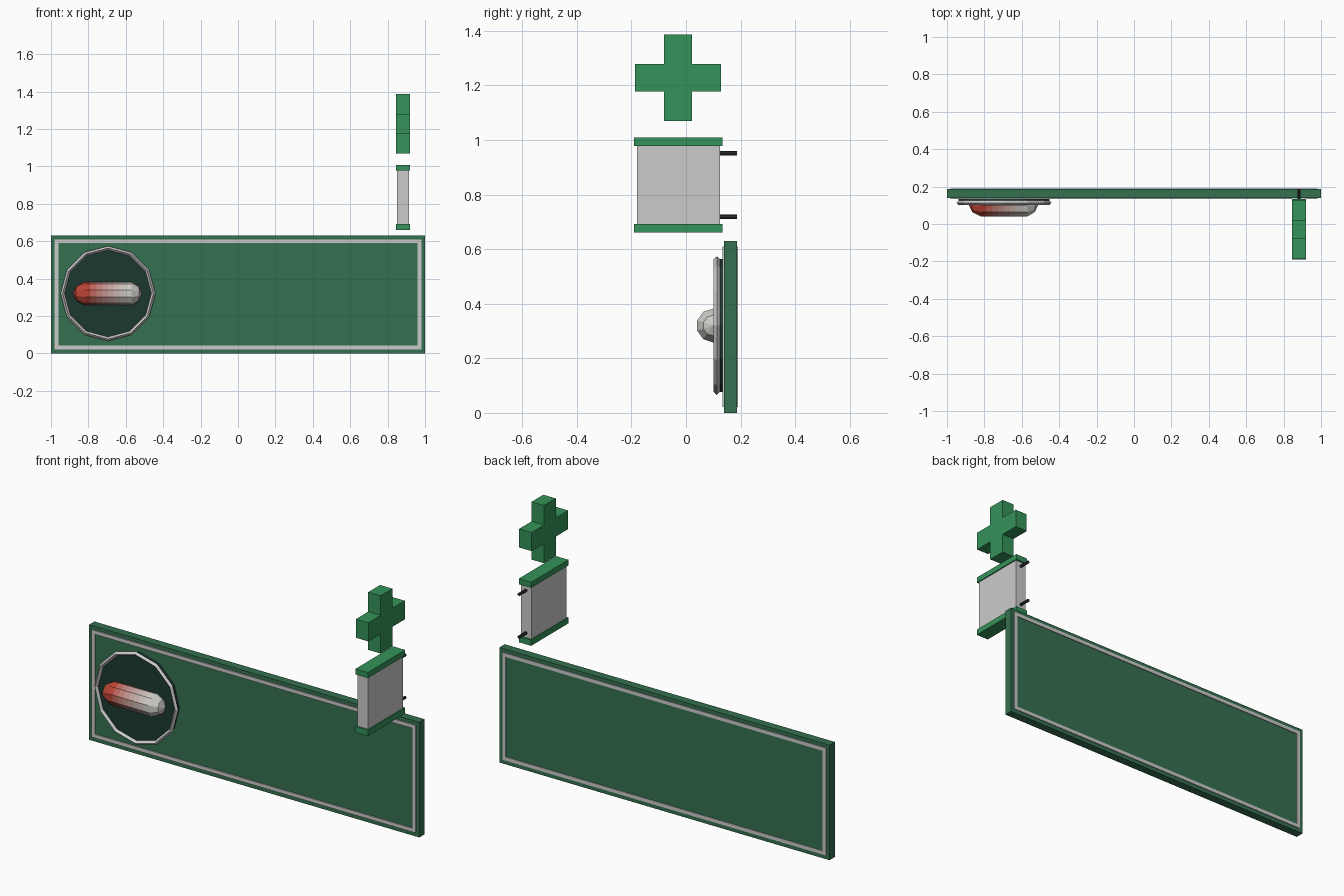
import bpy, bmesh
from math import sin, cos, pi
from mathutils import Matrix, Vector

if "Cube" in bpy.data.objects:
    bpy.data.objects.remove(bpy.data.objects["Cube"])


def material(name, rgb):
    m = bpy.data.materials.new(name)
    m.diffuse_color = (*rgb, 1)
    m.use_nodes = True
    m.node_tree.nodes["Principled BSDF"].inputs["Base Color"].default_value = m.diffuse_color
    return m


BOARD = material("board_green", (0.035, 0.16, 0.08))
BRIGHT = material("bright_green", (0.035, 0.29, 0.10))
DARK = material("dark_green", (0.012, 0.04, 0.028))
BLACK = material("black_metal", (0.03, 0.035, 0.04))
PALE = material("pale_trim", (0.62, 0.62, 0.60))
PANEL = material("panel_grey", (0.62, 0.63, 0.61))


def finish(name, bm, *mats):
    bmesh.ops.recalc_face_normals(bm, faces=bm.faces)
    me = bpy.data.meshes.new(name)
    bm.to_mesh(me)
    bm.free()
    for m in mats:
        me.materials.append(m)
    ob = bpy.data.objects.new(name, me)
    bpy.context.collection.objects.link(ob)
    return ob


def add_box(bm, x, y, z):
    lo, hi = Vector((x[0], y[0], z[0])), Vector((x[1], y[1], z[1]))
    mat = Matrix.Translation((lo + hi) / 2) @ Matrix.Diagonal((*(hi - lo), 1))
    bmesh.ops.create_cube(bm, size=1, matrix=mat)


def box(name, x, y, z, mat):
    bm = bmesh.new()
    add_box(bm, x, y, z)
    return finish(name, bm, mat)


def rod(name, x, z, r, y0, y1, sides, mat):
    bm = bmesh.new()
    m = Matrix.Translation((x, (y0 + y1) / 2, z)) @ Matrix.Rotation(pi / 2, 4, 'X')
    bmesh.ops.create_cone(bm, cap_ends=True, segments=sides, radius1=r, radius2=r,
                          depth=y1 - y0, matrix=m)
    return finish(name, bm, mat)


# Long board with a thin trim frame on both faces
box("board", (-1, 1), (0.14, 0.186), (0, 0.63), BOARD)
for name, y in (("front_trim", (0.134, 0.141)), ("back_trim", (0.185, 0.19))):
    bm = bmesh.new()
    for z in ((0.022, 0.042), (0.59, 0.61)):
        add_box(bm, (-0.98, 0.98), y, z)
    for x in ((-0.98, -0.96), (0.96, 0.98)):
        add_box(bm, x, y, (0.042, 0.59))
    finish(name, bm, PALE)

# Round badge: dark disc and twelve-sided ring
CX, CZ = -0.695, 0.32
rod("badge_disc", CX, CZ, 0.243, 0.115, 0.141, 12, DARK)
bm = bmesh.new()
section = [(0.232, 0.113), (0.243, 0.101), (0.254, 0.113), (0.243, 0.125)]
rings = [[bm.verts.new((CX + r * cos(i * pi / 6), y, CZ + r * sin(i * pi / 6)))
          for r, y in section] for i in range(12)]
for i in range(12):
    a, b = rings[i], rings[(i + 1) % 12]
    for j in range(4):
        k = (j + 1) % 4
        bm.faces.new((a[j], a[k], b[k], b[j]))
finish("badge_ring", bm, PALE)

# Capsule with ten sides, fading from red to pale along its length
RED, WHITE = Vector((0.50, 0.06, 0.035)), Vector((0.62, 0.61, 0.58))
STEPS = 8
fade = [material(f"capsule_fade_{i}", RED.lerp(WHITE, i / (STEPS - 1))) for i in range(STEPS)]
X0, X1 = -0.82, -0.57
stations = [(-0.865, 0.038)]
stations += [(X0 + (X1 - X0) * i / STEPS, 0.062) for i in range(STEPS + 1)]
stations += [(-0.53, 0.038)]
bm = bmesh.new()
loops = [[bm.verts.new((x, 0.1 - r * cos((i + 0.5) * pi / 5), CZ + r * sin((i + 0.5) * pi / 5)))
          for i in range(10)] for x, r in stations]
tips = [bm.verts.new((x, 0.1, CZ)) for x in (-0.882, -0.513)]
for s in range(len(loops) - 1):
    for i in range(10):
        k = (i + 1) % 10
        f = bm.faces.new((loops[s][i], loops[s][k], loops[s + 1][k], loops[s + 1][i]))
        f.material_index = min(max(s - 1, 0), STEPS - 1)
for tip, loop, index in ((tips[0], loops[0], 0), (tips[1], loops[-1], STEPS - 1)):
    for i in range(10):
        bm.faces.new((tip, loop[i], loop[(i + 1) % 10])).material_index = index
finish("capsule", bm, *fade)

# Hanging side sign: panel, two caps and two wall rods
box("sign_panel", (0.85, 0.914), (-0.18, 0.124), (0.685, 0.985), PANEL)
for name, z in (("sign_bottom_cap", (0.66, 0.692)), ("sign_top_cap", (0.977, 1.008))):
    box(name, (0.845, 0.92), (-0.19, 0.133), z, BRIGHT)
for name, z in (("lower_rod", 0.718), ("upper_rod", 0.951)):
    rod(name, 0.882, z, 0.008, 0.12, 0.187, 8, BLACK)

# Extruded plus shape above the sign
bm = bmesh.new()
CY, PZ, A, B = -0.029, 1.228, 0.051, 0.158
quarter = [(A, B), (A, A), (B, A)]
outline = []
for q in range(4):
    c, s = round(cos(-q * pi / 2)), round(sin(-q * pi / 2))
    outline += [(c * u - s * v, s * u + c * v) for u, v in quarter]
face = bm.faces.new([bm.verts.new((0.845, CY + u, PZ + v)) for u, v in outline])
ext = bmesh.ops.extrude_face_region(bm, geom=[face], use_keep_orig=True)
moved = [g for g in ext["geom"] if isinstance(g, bmesh.types.BMVert)]
bmesh.ops.translate(bm, verts=moved, vec=(0.075, 0, 0))
finish("plus_shape", bm, BRIGHT)
